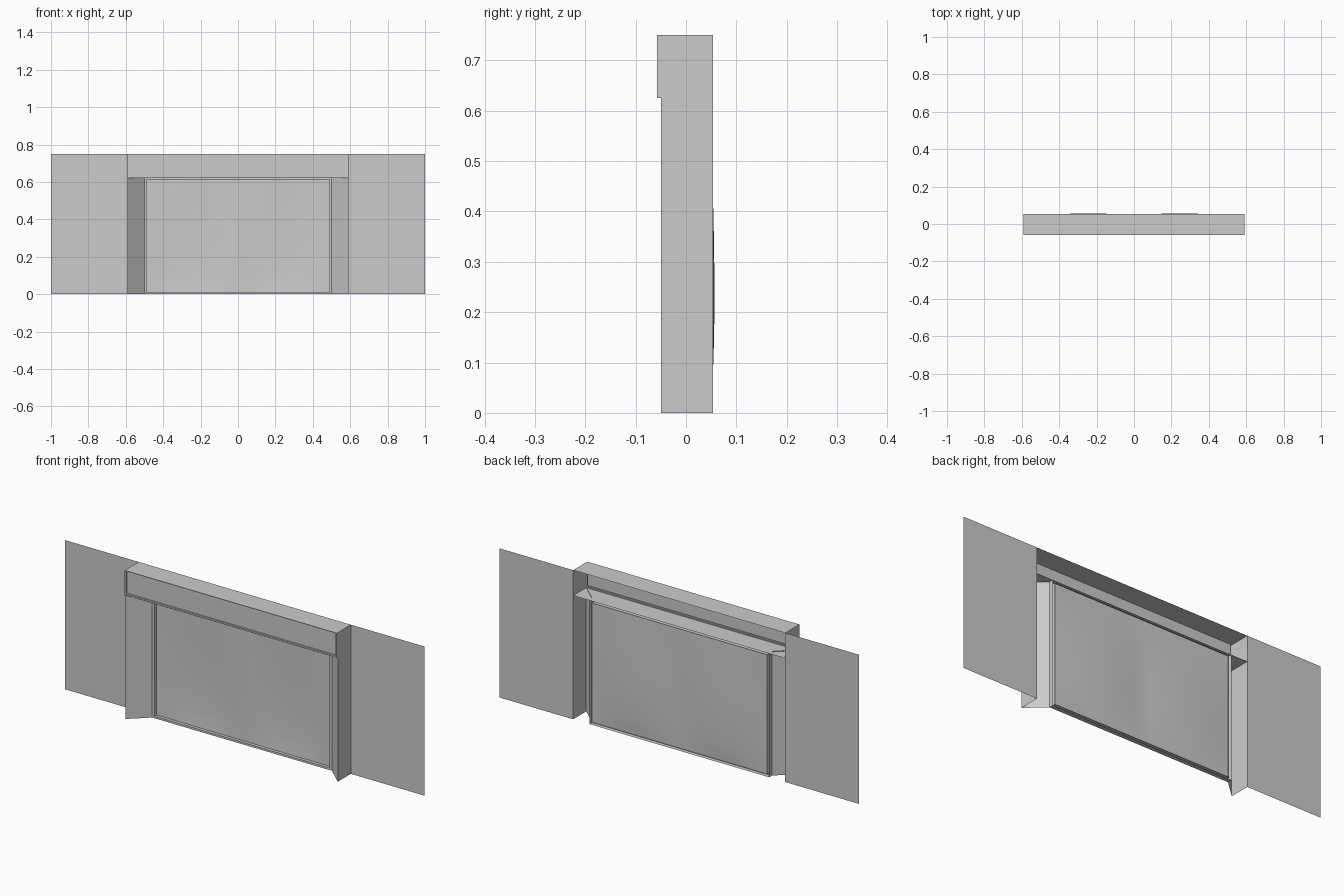
import bpy, math

if "Cube" in bpy.data.objects:
    bpy.data.objects.remove(bpy.data.objects["Cube"])

H = 0.75          # overall height
SHELF = 0.625     # underside of the header
BACK = 0.054      # plane of the side walls
FRONT = -0.05     # front edge of the splayed jambs
W = 0.59          # half width of the bay


def mesh(name, verts, faces):
    me = bpy.data.meshes.new(name)
    me.from_pydata(verts, [], faces)
    me.update()
    ob = bpy.data.objects.new(name, me)
    bpy.context.collection.objects.link(ob)
    return ob


def upright(name, path, z0, z1):
    """Thin vertical sheet following an (x, y) path."""
    n = len(path)
    verts = [(x, y, z) for z in (z0, z1) for x, y in path]
    return mesh(name, verts, [(i, i + 1, n + i + 1, n + i) for i in range(n - 1)])


def extrude_x(name, half, path):
    """Thin sheet following a (y, z) path, running across the width."""
    n = len(path)
    verts = [(x, y, z) for x in (-half, half) for y, z in path]
    return mesh(name, verts, [(i, i + 1, n + i + 1, n + i) for i in range(n - 1)])


def frame(name, outer, inner, z_out, z_in, y0, y1):
    """Rectangular frame: front band, inner reveal and outer edge."""
    def ring(h, z, y):
        return [(-h, y, z[0]), (h, y, z[0]), (h, y, z[1]), (-h, y, z[1])]
    rings = [ring(outer, z_out, y1), ring(outer, z_out, y0),
             ring(inner, z_in, y0), ring(inner, z_in, y1)]
    verts = [v for r in rings for v in r]
    faces = [(4 * r + i, 4 * r + (i + 1) % 4, 4 * r + 4 + (i + 1) % 4, 4 * r + 4 + i)
             for r in range(3) for i in range(4)]
    return mesh(name, verts, faces)


# Side walls, returns and splayed jambs
for s, side in ((-1, "left"), (1, "right")):
    upright(side + "_wall", [(s * 1.0, BACK), (s * W, BACK)], 0, H)
    upright(side + "_jamb", [(s * W, BACK), (s * W, FRONT), (s * 0.5, 0.032)], 0, SHELF)
    upright(side + "_header_end", [(s * W, BACK), (s * W, -0.058)], SHELF, H)

# Header: top, and soffit shelf, open at the back
extrude_x("header_top", W, [(BACK, H), (-0.058, H)])
extrude_x("header_soffit", W, [(-0.058, 0.627), (FRONT, 0.627), (FRONT, 0.622), (BACK, 0.622)])

# Header fascia: raised border on sides and bottom around a recessed board
a, b = 0.582, 0.635
yf, yr = -0.058, -0.05
outer = [(-W, yf, H), (-W, yf, 0.627), (W, yf, 0.627), (W, yf, H)]
lip = [(-a, yf, H), (-a, yf, b), (a, yf, b), (a, yf, H)]
board = [(x, yr, z) for x, y, z in lip]
mesh("header_fascia", outer + lip + board,
     [(r + i, r + i + 1, r + i + 5, r + i + 4) for r in (0, 4) for i in range(3)]
     + [(8, 9, 10, 11)])

# Window frame
frame("window_frame", 0.5, 0.488, (0.0, 0.622), (0.01, 0.613), 0.032, BACK)

# Glass pane with a slight ripple
nx, nz = 24, 14
verts = []
for j in range(nz + 1):
    for i in range(nx + 1):
        u, v = i / nx, j / nz
        x, z = -0.488 + 0.976 * u, 0.01 + 0.603 * v
        bulge = 0.0085 * math.sin(math.pi * v ** 0.7) * abs(math.sin(2 * math.pi * u))
        verts.append((x, 0.048 + bulge, z))
faces = [(j * (nx + 1) + i, j * (nx + 1) + i + 1,
          (j + 1) * (nx + 1) + i + 1, (j + 1) * (nx + 1) + i)
         for j in range(nz) for i in range(nx)]
glass = mesh("window_glass", verts, faces)
for p in glass.data.polygons:
    p.use_smooth = True
